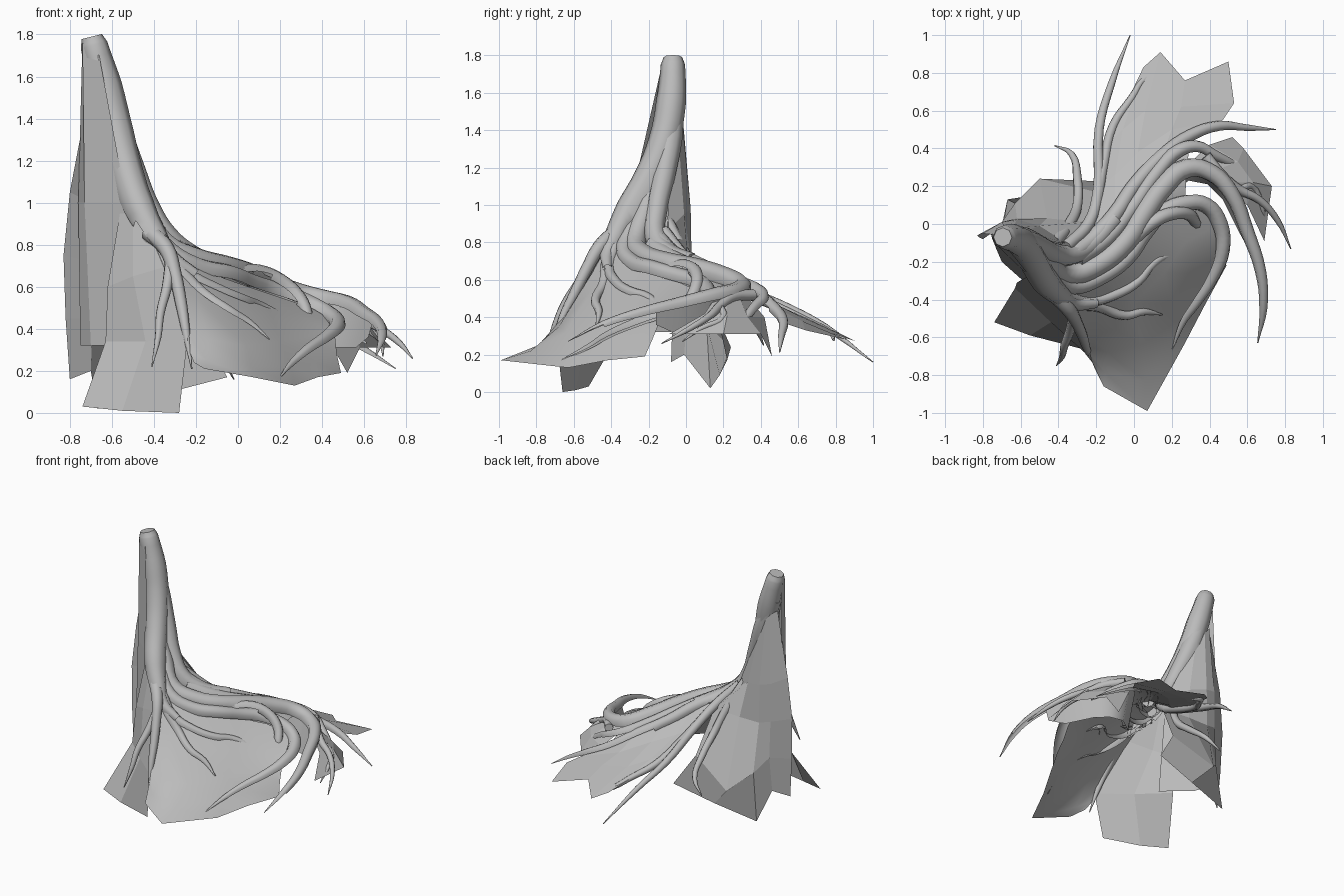
import bpy, bmesh, math

bark = bpy.data.materials.new("bark_grey")
bark.diffuse_color = (0.5, 0.5, 0.5, 1)


def root(name, *pts, open_below=False):
    """Tapered tube through (x, y, z, radius) points, optionally without its underside."""
    cu = bpy.data.curves.new(name, 'CURVE')
    cu.dimensions = '3D'
    cu.bevel_depth = 1.0
    cu.bevel_resolution = 2
    cu.use_fill_caps = True
    sp = cu.splines.new('BEZIER')
    sp.bezier_points.add(len(pts) - 1)
    for p, (x, y, z, r) in zip(sp.bezier_points, pts):
        p.co = (x, y, z)
        p.handle_left_type = p.handle_right_type = 'AUTO'
        p.radius = r
    sp.resolution_u = 4
    ob = bpy.data.objects.new(name, cu)
    bpy.context.collection.objects.link(ob)
    bpy.ops.object.select_all(action='DESELECT')
    ob.select_set(True)
    bpy.context.view_layer.objects.active = ob
    bpy.ops.object.convert(target='MESH')
    ob = bpy.context.object
    ob.data.materials.clear()
    ob.data.materials.append(bark)
    if open_below:
        bm = bmesh.new()
        bm.from_mesh(ob.data)
        bm.normal_update()
        under = [f for f in bm.faces if f.normal.z < -0.3]
        bmesh.ops.delete(bm, geom=under, context='FACES')
        bm.to_mesh(ob.data)
        bm.free()
    bpy.ops.object.shade_smooth_by_angle(angle=math.radians(50))


def sheet(name, *rows, smooth=False):
    """Open skin lofted across rows of points."""
    bm = bmesh.new()
    grid = [[bm.verts.new(p) for p in row] for row in rows]
    for a, b in zip(grid, grid[1:]):
        for i in range(len(a) - 1):
            bm.faces.new((a[i], b[i], b[i + 1], a[i + 1]))
    for f in bm.faces:
        f.smooth = smooth
    me = bpy.data.meshes.new(name)
    bm.to_mesh(me)
    bm.free()
    me.materials.append(bark)
    ob = bpy.data.objects.new(name, me)
    bpy.context.collection.objects.link(ob)


# Trunk strands
root("trunk_front", (-.695, -.07, 1.79, .05), (-.685, -.07, 1.75, .065), (-.63, -.08, 1.55, .08),
     (-.58, -.12, 1.34, .082), (-.53, -.2, 1.15, .078), (-.47, -.3, .98, .075),
     (-.4, -.37, .85, .06), (-.32, -.42, .74, .04), (-.2, -.42, .66, .025), open_below=True)
root("trunk_back", (-.66, -.07, 1.6, .06), (-.58, -.085, 1.36, .068), (-.5, -.12, 1.15, .062),
     (-.43, -.155, .98, .058), (-.34, -.165, .84, .056), (-.22, -.1, .75, .05), (-.1, .03, .7, .045), open_below=True)

# Long sweeping roots
root("back_sweep_root", (-.33, -.16, .83, .05), (-.22, -.08, .75, .045), (-.1, .05, .69, .043), (0, .2, .62, .04),
     (.15, .36, .54, .037), (.3, .47, .45, .032), (.45, .52, .38, .027), (.6, .51, .3, .018), (.75, .5, .21, .003),
     open_below=True)
root("main_root", (-.54, -.17, 1.15, .05), (-.45, -.22, .96, .06), (-.35, -.27, .8, .06), (-.2, -.22, .73, .058),
     (-.05, -.1, .69, .058), (.05, .05, .66, .058), (.15, .19, .62, .056), (.28, .295, .57, .053),
     (.41, .27, .54, .048), (.51, .17, .52, .043), (.6, -.04, .47, .037), (.67, -.25, .42, .03),
     (.685, -.44, .36, .022), (.655, -.63, .27, .003), open_below=True)
root("curl_root", (-.45, -.27, .92, .05), (-.33, -.33, .77, .048), (-.18, -.28, .69, .046), (-.04, -.18, .66, .045),
     (.06, -.04, .62, .045), (.15, .06, .59, .045), (.27, .11, .55, .044), (.38, .1, .5, .042), (.455, 0, .45, .042),
     (.47, -.14, .41, .038), (.42, -.28, .36, .031), (.33, -.42, .3, .025), (.26, -.52, .24, .018),
     (.2, -.67, .17, .003), open_below=True)
root("stub_root", (0, -.08, .67, .033), (.1, .01, .67, .036), (.2, .055, .63, .035), (.29, .05, .55, .033),
     (.33, 0, .46, .028), (.335, -.01, .43, .018), open_below=True)
root("middle_root", (-.3, -.18, .79, .045), (-.15, -.08, .72, .045), (0, .1, .65, .042), (.12, .27, .59, .04),
     (.24, .39, .54, .035), (.34, .41, .5, .031), (.42, .37, .46, .028), (.5, .33, .41, .024), (.61, .28, .33, .006),
     open_below=True)
root("east_root", (.38, .36, .52, .03), (.47, .25, .51, .03), (.56, .18, .46, .025), (.66, .13, .41, .021),
     (.76, .02, .34, .016), (.83, -.13, .26, .003))
root("east_twig", (.56, .18, .46, .02), (.62, .2, .4, .018), (.68, .08, .34, .014), (.69, -.02, .27, .003))

# Front roots
root("front_root", (-.42, -.36, .85, .045), (-.3, -.42, .71, .033), (-.18, -.44, .58, .028), (-.05, -.485, .49, .025),
     (.05, -.465, .43, .02), (.15, -.48, .35, .004), open_below=True)
root("front_branch_root", (-.38, -.37, .81, .04), (-.25, -.41, .67, .03), (-.1, -.375, .59, .027),
     (.02, -.305, .54, .026), (.1, -.21, .51, .024), (.18, -.165, .47, .021), (.26, -.18, .42, .008), open_below=True)
root("down_root", (-.42, -.37, .86, .045), (-.34, -.46, .78, .038), (-.3, -.53, .66, .032), (-.27, -.6, .52, .028),
     (-.25, -.66, .4, .021), (-.22, -.73, .21, .003))
root("down_branch_root", (-.32, -.49, .72, .028), (-.34, -.57, .59, .025), (-.37, -.65, .47, .021),
     (-.38, -.7, .36, .016), (-.41, -.75, .22, .003))

# Back roots
root("back_long_root", (-.36, -.12, .86, .035), (-.24, 0, .72, .033), (-.19, .18, .6, .03), (-.185, .5, .47, .026),
     (-.12, .74, .35, .02), (-.02, 1.0, .16, .003))
root("back_hook_root", (-.2, .1, .64, .03), (-.16, .32, .53, .027), (-.11, .52, .44, .024), (-.01, .67, .37, .02),
     (.06, .77, .32, .016), (.145, .79, .28, .008))
root("back_left_root", (-.42, -.1, .91, .035), (-.34, 0, .73, .03), (-.3, .1, .57, .027), (-.3, .24, .45, .024),
     (-.33, .37, .34, .017), (-.42, .415, .25, .003))

# Bulging skin below the front roots
sheet("front_skin",
      [(-.44, -.36, .9), (-.3, -.37, .75), (-.15, -.3, .67), (.05, -.07, .6), (.2, .05, .55), (.38, .1, .49)],
      [(-.33, -.5, .64), (-.2, -.5, .55), (0, -.42, .48), (.16, -.26, .47), (.27, -.1, .47), (.45, -.0, .44)],
      [(-.27, -.64, .42), (-.14, -.68, .35), (.04, -.64, .32), (.2, -.42, .34), (.32, -.26, .36), (.46, -.14, .38)],
      [(-.23, -.71, .29), (-.15, -.79, .25), (.06, -.83, .22), (.25, -.5, .22), (.37, -.34, .24), (.47, -.18, .28)],
      [(-.21, -.76, .24), (-.16, -.86, .21), (.07, -.99, .17), (.27, -.63, .13), (.38, -.42, .17), (.49, -.22, .19)],
      smooth=True)

# Web between the sweeping roots
sheet("root_web",
      [(-.53, -.09, 1.15), (-.33, -.12, .83), (-.1, .05, .69), (0, .2, .62), (.15, .36, .54), (.3, .46, .46)],
      [(-.54, -.17, 1.15), (-.34, -.24, .79), (-.05, -.1, .7), (.05, .05, .66), (.15, .2, .61), (.28, .3, .56)],
      [(-.47, -.3, .98), (-.33, -.34, .77), (-.04, -.19, .66), (.06, -.04, .62), (.15, .07, .58), (.27, .12, .53)],
      smooth=True)
sheet("back_right_skin",
      [(-.25, -.02, .74), (-.1, .05, .69), (0, .2, .62), (.15, .36, .54), (.42, .5, .39)],
      [(-.19, .18, .6), (-.1, .26, .56), (.02, .38, .52), (.2, .5, .44), (.47, .55, .36)],
      [(-.17, .4, .5), (-.06, .5, .46), (.06, .6, .41), (.25, .62, .38), (.53, .64, .33)],
      [(-.08, .56, .43), (.05, .83, .31), (.14, .91, .27), (.27, .76, .32), (.5, .86, .28)])
sheet("east_skin",
      [(.27, .3, .54), (.42, .28, .52), (.48, .22, .5), (.53, .14, .48)],
      [(.4, .42, .4), (.55, .33, .4), (.63, .22, .41), (.6, .1, .42)],
      [(.52, .46, .19), (.58, .4, .31), (.73, .2, .31), (.69, -.09, .31)])
# Wall hanging beneath the main root
sheet("inner_wall",
      [(.05, .05, .64), (.15, .19, .6), (.28, .29, .55), (.41, .27, .52), (.51, .17, .5), (.6, -.04, .46),
       (.64, -.16, .43)],
      [(.08, .02, .33), (.18, .15, .31), (.29, .23, .31), (.39, .21, .31), (.47, .13, .31), (.56, -.05, .31),
       (.62, -.16, .36)], smooth=True)

# Faceted bark on the back and left of the trunk
sheet("back_bark",
      [(-.71, -.06, 1.52), (-.68, -.02, 1.5), (-.64, -.02, 1.45), (-.58, -.04, 1.36), (-.52, -.09, 1.2)],
      [(-.8, -.05, 1.05), (-.7, .01, 1.0), (-.62, .025, .98), (-.5, -.01, .95), (-.36, -.1, .86)],
      [(-.83, -.06, .75), (-.7, .01, .72), (-.62, .03, .7), (-.46, .03, .7), (-.24, .01, .7)],
      [(-.82, -.07, .45), (-.69, .01, .45), (-.63, .11, .36), (-.5, .24, .24), (-.2, .17, .4)],
      [(-.8, -.08, .16), (-.7, -.01, .2), (-.67, .13, .02), (-.36, .18, .09), (-.05, .22, .17)])
sheet("left_bark",
      [(-.74, -.06, 1.77), (-.74, -.1, 1.76), (-.66, -.14, 1.7)],
      [(-.76, -.04, 1.0), (-.73, -.13, 1.0), (-.53, -.3, 1.0)],
      [(-.75, -.08, .32), (-.7, -.2, .32), (-.52, -.36, .32)])
# Flared bark plate at the front left
sheet("front_left_plate",
      [(-.55, -.27, 1.02), (-.5, -.3, .98), (-.43, -.37, .87)],
      [(-.62, -.31, .6), (-.5, -.4, .65), (-.33, -.48, .7)],
      [(-.63, -.34, .34), (-.44, -.52, .34), (-.24, -.7, .35)],
      [(-.74, -.52, .03), (-.55, -.59, .01), (-.28, -.66, 0)])
